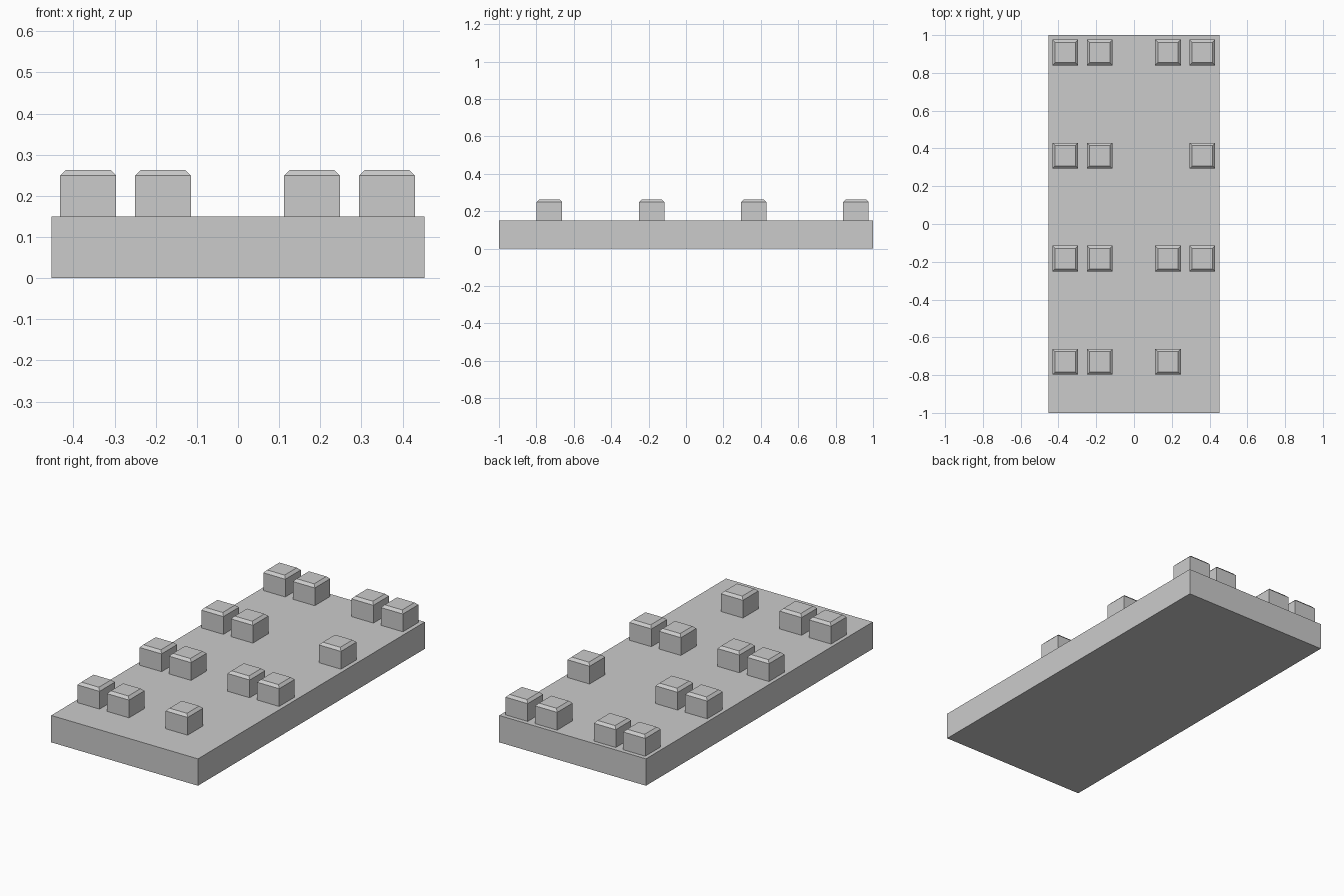
import bpy
import bmesh

cube = bpy.data.objects.get("Cube")
if cube:
    bpy.data.objects.remove(cube, do_unlink=True)

GREY = (0.6, 0.6, 0.6, 1)
material = bpy.data.materials.new("plain grey")
material.use_nodes = True
material.diffuse_color = GREY
material.node_tree.nodes["Principled BSDF"].inputs["Base Color"].default_value = GREY


def box(name, x, y, bottom, width, depth, top, chamfer=0.0):
    """Box with an optional sloped rim around its top face."""
    bm = bmesh.new()
    bmesh.ops.create_cube(bm, size=1)
    height = top - bottom - chamfer
    bmesh.ops.scale(bm, vec=(width, depth, height), verts=bm.verts)
    bmesh.ops.translate(bm, vec=(x, y, bottom + height / 2), verts=bm.verts)
    if chamfer:
        lid = max(bm.faces, key=lambda f: f.calc_center_median().z)
        bmesh.ops.inset_region(bm, faces=[lid], thickness=chamfer, use_even_offset=True)
        bmesh.ops.translate(bm, vec=(0, 0, chamfer), verts=lid.verts)
    mesh = bpy.data.meshes.new(name)
    bm.to_mesh(mesh)
    bm.free()
    mesh.materials.append(material)
    obj = bpy.data.objects.new(name, mesh)
    bpy.context.collection.objects.link(obj)


# Flat base slab
SLAB_TOP = 0.15
box("base_slab", 0, 0, 0, 0.906, 2, SLAB_TOP)

# Rows of chamfered blocks, with two places left empty
columns = (-0.364, -0.182, 0.18, 0.362)
rows = (-0.73, -0.183, 0.362, 0.908)
empty = {(0, 3), (2, 2)}
for r, y in enumerate(rows):
    for c, x in enumerate(columns):
        if (r, c) not in empty:
            box(f"block_row{r + 1}_column{c + 1}", x, y, SLAB_TOP,
                0.136, 0.136, 0.263, 0.014)
